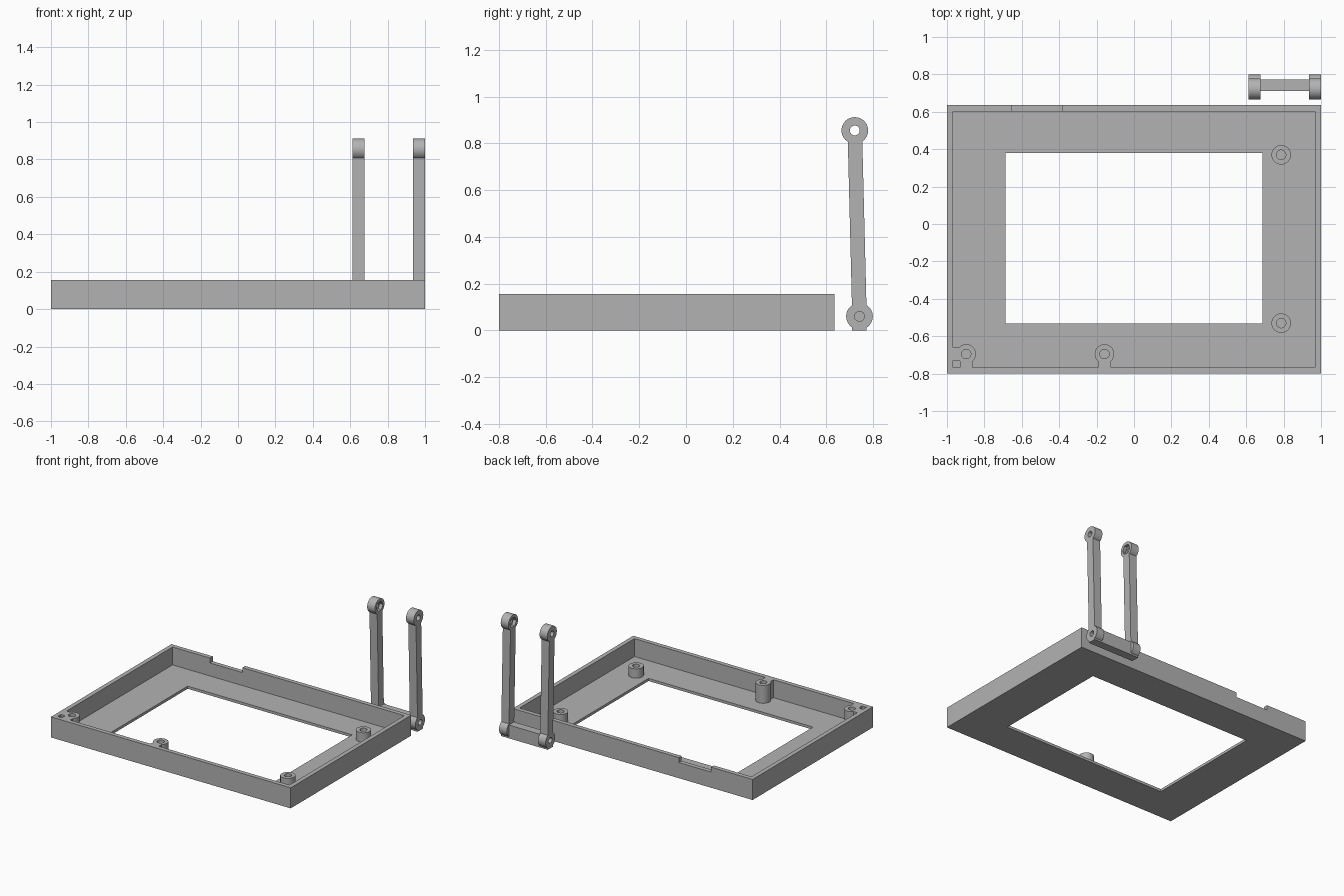
import bpy, bmesh, math
from mathutils import Matrix, Vector

if "Cube" in bpy.data.objects:
    bpy.data.objects.remove(bpy.data.objects["Cube"], do_unlink=True)

GREY = bpy.data.materials.new("plain grey")
GREY.use_nodes = True
COLOUR = (0.45, 0.45, 0.45, 1)
GREY.diffuse_color = COLOUR
GREY.node_tree.nodes["Principled BSDF"].inputs["Base Color"].default_value = COLOUR


def make(name, bm):
    bmesh.ops.recalc_face_normals(bm, faces=bm.faces)
    mesh = bpy.data.meshes.new(name)
    bm.to_mesh(mesh)
    bm.free()
    mesh.materials.append(GREY)
    ob = bpy.data.objects.new(name, mesh)
    bpy.context.collection.objects.link(ob)
    return ob


def box(name, x, y, z):
    bm = bmesh.new()
    bmesh.ops.create_cube(bm, size=1)
    for v in bm.verts:
        for i, (lo, hi) in enumerate((x, y, z)):
            v.co[i] = lo if v.co[i] < 0 else hi
    return make(name, bm)


def rod(name, centre, radius, length, axis="Z", sides=40):
    bm = bmesh.new()
    bmesh.ops.create_cone(bm, cap_ends=True, segments=sides, radius1=radius,
                          radius2=radius, depth=length)
    if axis == "X":
        bm.transform(Matrix.Rotation(math.pi / 2, 4, "Y"))
    bm.transform(Matrix.Translation(centre))
    return make(name, bm)


def prism_x(name, x, outline):
    """Extrude a (y, z) outline along x."""
    bm = bmesh.new()
    face = bm.faces.new([bm.verts.new((x[0], y, z)) for y, z in outline])
    new = bmesh.ops.extrude_face_region(bm, geom=[face])["geom"]
    for v in new:
        if isinstance(v, bmesh.types.BMVert):
            v.co.x = x[1]
    return make(name, bm)


def combine(target, tool, operation):
    """Apply a boolean and discard the tool."""
    mod = target.modifiers.new("cut", "BOOLEAN")
    mod.operation, mod.solver, mod.object = operation, "EXACT", tool
    dg = bpy.context.evaluated_depsgraph_get()
    dg.update()
    mesh = bpy.data.meshes.new_from_object(target.evaluated_get(dg))
    target.modifiers.clear()
    target.data = mesh
    bpy.data.objects.remove(tool, do_unlink=True)


def finish(ob):
    bpy.ops.object.select_all(action="DESELECT")
    ob.select_set(True)
    bpy.context.view_layer.objects.active = ob
    bpy.ops.object.shade_smooth_by_angle(angle=math.radians(30))


# Open tray with a window in its floor and a notch in the back wall
TOP, FLOOR, WALL = 0.155, 0.02, 0.033
FRONT, BACK = -0.8, 0.635
tray = box("tray_frame", (-1, 1), (FRONT, BACK), (0, TOP))
combine(tray, box("cavity", (-1 + WALL, 1 - WALL), (FRONT + WALL, BACK - WALL),
                  (FLOOR, 0.3)), "DIFFERENCE")
combine(tray, box("window", (-0.686, 0.686), (-0.533, 0.38), (-0.1, 0.1)), "DIFFERENCE")
combine(tray, box("notch", (-0.655, -0.385), (0.55, 0.7), (TOP - 0.037, 0.3)), "DIFFERENCE")

# Screw bosses: tall ones joined to the walls by webs, short ones free standing
corner, middle, web = (-0.897, -0.695), (-0.158, -0.695), 0.034
for x, y in (corner, middle):
    combine(tray, box("web", (x - web, x + web), (FRONT + 0.01, y), (0.01, TOP)), "UNION")
combine(tray, box("side_web", (-0.99, corner[0]),
                  (corner[1] - web, corner[1] + web), (0.01, TOP)), "UNION")
bosses = [(corner, TOP), (middle, TOP), ((0.787, 0.37), 0.09), ((0.787, -0.53), 0.09)]
for (x, y), top in bosses:
    combine(tray, rod("boss", (x, y, (top + 0.01) / 2), 0.052, top - 0.01), "UNION")
for (x, y), top in bosses:
    combine(tray, rod("screw_hole", (x, y, FLOOR + 0.1), 0.025, 0.2), "DIFFERENCE")
finish(tray)

# Hinge bracket: two leaning posts with an eye at each end
LOW, HIGH, HALF = Vector((0.742, 0.06)), Vector((0.722, 0.855)), 0.031
for name, x, inner in (("right_post", (0.612, 0.676), 0.676),
                       ("left_post", (0.936, 1.0), 0.936)):
    mid, wide = sum(x) / 2, x[1] - x[0]
    post = prism_x(name, x, [(LOW.x - HALF, LOW.y), (LOW.x + HALF, LOW.y),
                             (HIGH.x + HALF, HIGH.y), (HIGH.x - HALF, HIGH.y)])
    combine(post, box("foot", x, (LOW.x - HALF, LOW.x + HALF), (0, LOW.y)), "UNION")
    for eye in (LOW, HIGH):
        combine(post, rod("eye", (mid, *eye), 0.057, wide, "X"), "UNION")
    for eye in (LOW, HIGH):
        combine(post, rod("pin_hole", (mid, *eye), 0.021, 0.2, "X"), "DIFFERENCE")
    # Nut recess on the inner face of the upper eye
    combine(post, rod("nut_recess", (inner, *HIGH), 0.038, 0.05, "X", 6), "DIFFERENCE")
    finish(post)

# Bar joining the two posts at the bottom
finish(box("cross_bar", (0.676, 0.936), (LOW.x - HALF, LOW.x + HALF), (0, 0.1)))
